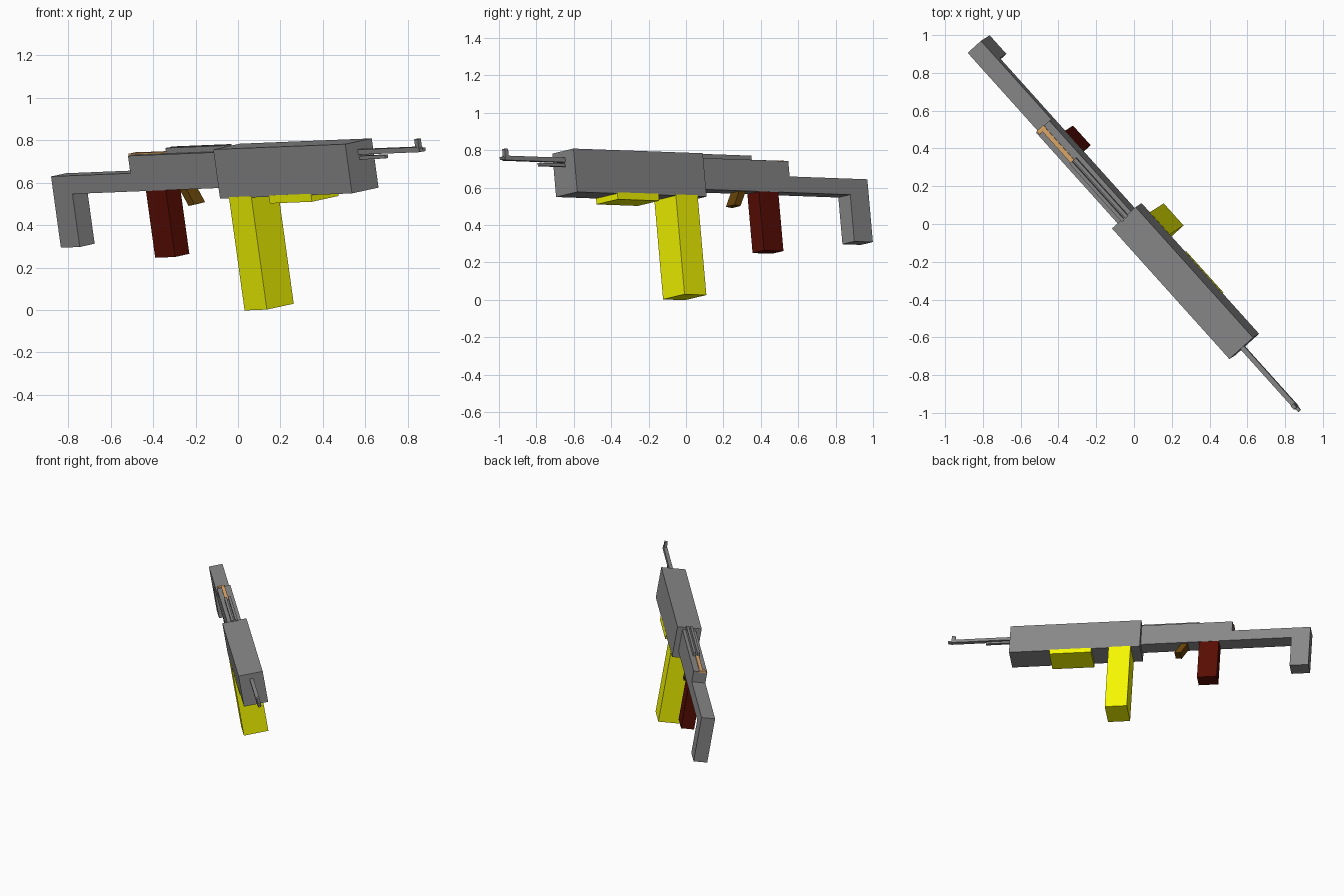
import bpy
from mathutils import Vector, Matrix

if "Cube" in bpy.data.objects:
    bpy.data.objects.remove(bpy.data.objects["Cube"])

# Tilted frame: s along the barrel, t sideways, h up
S = Vector((0.668, -0.743, 0.027)).normalized()
H = Vector((-0.135, -0.088, 0.987))
H = (H - S * H.dot(S)).normalized()
T = H.cross(S)
FRAME = Matrix((S, T, H)).transposed()
MID = 0.105


def material(name, rgb):
    m = bpy.data.materials.new(name)
    m.diffuse_color = (*rgb, 1)
    m.use_nodes = True
    m.node_tree.nodes["Principled BSDF"].inputs["Base Color"].default_value = m.diffuse_color
    return m


grey = material("dark_grey", (0.25, 0.25, 0.25))
yellow = material("yellow", (0.92, 0.95, 0.0))
maroon = material("maroon", (0.10, 0.004, 0.001))
brown = material("brown", (0.13, 0.055, 0.003))
tan = material("tan", (0.75, 0.40, 0.15))


def prism(name, profile, width, mat=grey, mid=MID):
    """Extrude an (s, h) side profile sideways about t = mid."""
    n = len(profile)
    verts = [FRAME @ Vector((s, mid + k * width / 2, h))
             for k in (-1, 1) for s, h in profile]
    faces = [list(range(n)), list(range(2 * n - 1, n - 1, -1))]
    faces += [[i, i + n, (i + 1) % n + n, (i + 1) % n] for i in range(n)]
    me = bpy.data.meshes.new(name)
    me.from_pydata(verts, [], faces)
    me.materials.append(mat)
    ob = bpy.data.objects.new(name, me)
    bpy.context.collection.objects.link(ob)
    return ob


def block(name, s0, s1, h0, h1, width, mat=grey, mid=MID):
    return prism(name, [(s0, h0), (s1, h0), (s1, h1), (s0, h1)], width, mat, mid)


# Main body and stepped stock
block("receiver", -0.04, 0.89, 0.529, 0.764, 0.171)
prism("stock", [(-0.03, 0.575), (-1.112, 0.575), (-1.112, 0.322), (-1.245, 0.322),
                (-1.245, 0.662), (-0.686, 0.662), (-0.686, 0.745), (-0.03, 0.745)], 0.096)

# Top rails and tan handle
for name, t in (("left_rail", 0.12), ("right_rail", 0.092)):
    block(name, -0.445, -0.03, 0.74, 0.772, 0.018, mid=t)
block("handle_rod", -0.685, -0.445, 0.74, 0.753, 0.025, tan, mid=0.1)
block("handle_bar", -0.69, -0.667, 0.738, 0.754, 0.05, tan, mid=0.09)

# Barrel, sight and lower rod
block("barrel", 0.88, 1.32, 0.702, 0.726, 0.026)
block("muzzle", 1.31, 1.342, 0.704, 0.720, 0.018)
block("front_sight", 1.293, 1.318, 0.715, 0.764, 0.02)
block("lower_rod", 0.88, 1.072, 0.678, 0.695, 0.018)

# Magazine, foregrip, grip and trigger
block("magazine", 0.025, 0.182, -0.006, 0.535, 0.173, yellow)
block("foregrip", 0.305, 0.602, 0.497, 0.535, 0.172, yellow)
block("grip", -0.596, -0.456, 0.256, 0.58, 0.092, maroon)
prism("trigger", [(-0.325, 0.494), (-0.282, 0.500), (-0.328, 0.58), (-0.376, 0.58)],
      0.068, brown)
